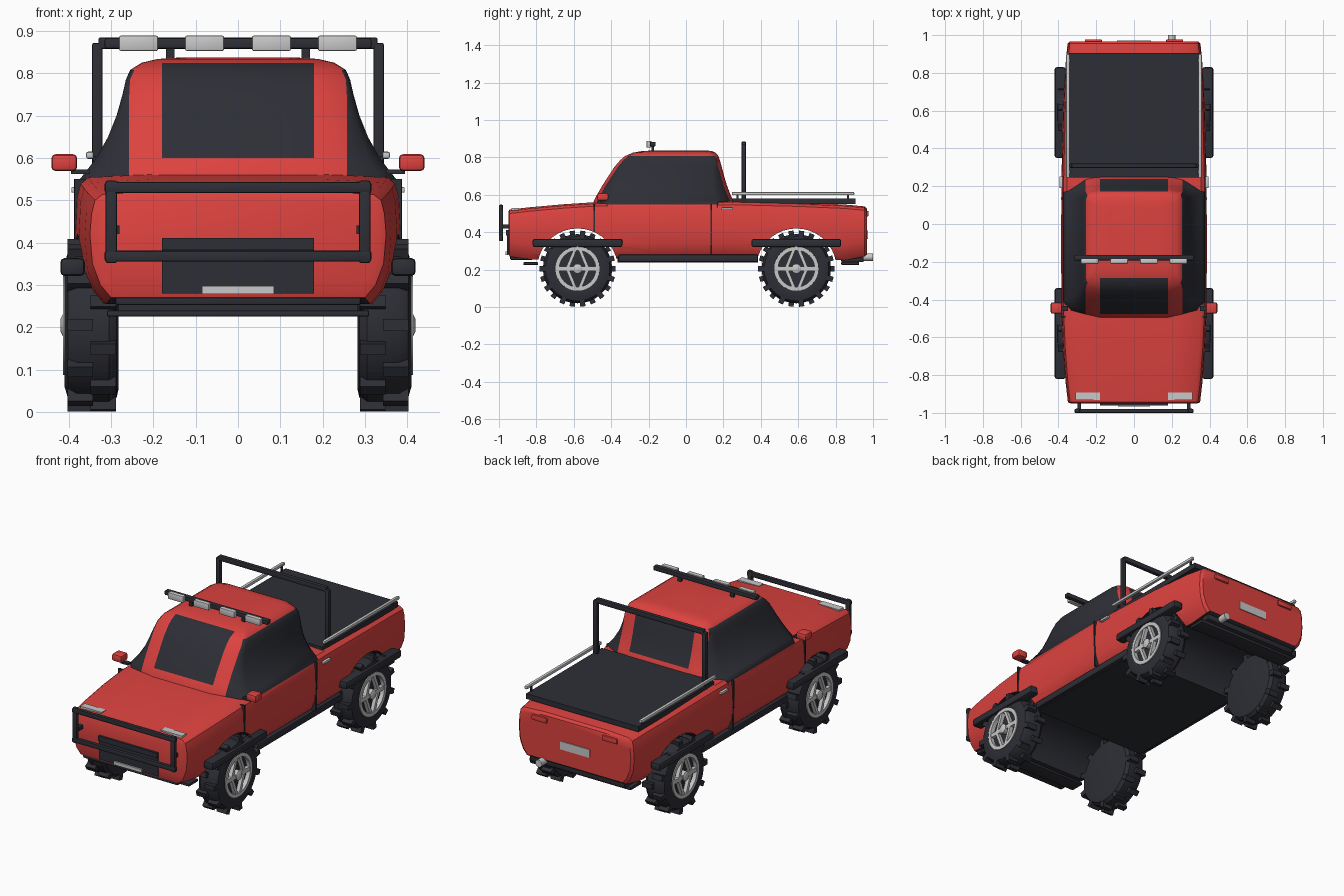
import bpy, bmesh, math
from mathutils import Matrix, Vector

if "Cube" in bpy.data.objects:
    bpy.data.objects.remove(bpy.data.objects["Cube"])


def material(name, rgb):
    m = bpy.data.materials.new(name)
    m.diffuse_color = (*rgb, 1)
    m.use_nodes = True
    m.node_tree.nodes["Principled BSDF"].inputs["Base Color"].default_value = m.diffuse_color
    return m


RED = material("red paint", (0.72, 0.055, 0.05))
DARK = material("dark trim", (0.027, 0.028, 0.037))
SILVER = material("silver", (0.58, 0.58, 0.58))
WHEELS = (-0.58, 0.59)
AXLE_Z = 0.205


def finish(name, bm, mats, angle=35):
    bmesh.ops.recalc_face_normals(bm, faces=bm.faces)
    me = bpy.data.meshes.new(name)
    bm.to_mesh(me)
    bm.free()
    for m in mats:
        me.materials.append(m)
    ob = bpy.data.objects.new(name, me)
    bpy.context.collection.objects.link(ob)
    smooth(ob, angle)
    return ob


def smooth(ob, angle=35):
    bpy.ops.object.select_all(action='DESELECT')
    ob.select_set(True)
    bpy.context.view_layer.objects.active = ob
    bpy.ops.object.shade_smooth_by_angle(angle=math.radians(angle))


def add_box(bm, lo, hi, matrix=Matrix()):
    lo, hi = Vector(lo), Vector(hi)
    m = matrix @ Matrix.Translation((lo + hi) / 2) @ Matrix.Diagonal((*(hi - lo), 1))
    bmesh.ops.create_cube(bm, size=1, matrix=m)


def box(name, lo, hi, mat, bevel=0.0):
    bm = bmesh.new()
    add_box(bm, lo, hi)
    if bevel:
        bmesh.ops.bevel(bm, geom=bm.edges[:], offset=bevel, segments=2, profile=0.5, affect='EDGES')
    return finish(name, bm, [mat])


def pair(name, lo, hi, mat, bevel=0.0):
    # the same box on the right and the left
    box(name + "_right", lo, hi, mat, bevel)
    box(name + "_left", (-hi[0], lo[1], lo[2]), (-lo[0], hi[1], hi[2]), mat, bevel)


def loft(bm, rings, rule=lambda i, j: 0):
    rows = [[bm.verts.new(p) for p in r] for r in rings]
    n = len(rows[0])
    for i in range(len(rows) - 1):
        for j in range(n):
            k = (j + 1) % n
            f = bm.faces.new((rows[i][j], rows[i][k], rows[i + 1][k], rows[i + 1][j]))
            f.material_index = rule(i, j)
    bm.faces.new(rows[0])
    bm.faces.new(rows[-1])


def lathe_x(bm, profile, segs, center, closed=False):
    # revolve (x, radius) points around the axle
    pts = [(x, r) for x, r in profile]
    rings = []
    for i in range(segs):
        a = math.tau * i / segs
        rings.append([bm.verts.new((x, center[0] + r * math.cos(a), center[1] + r * math.sin(a))) for x, r in pts])
    count = len(pts) if closed else len(pts) - 1
    for i in range(segs):
        p, q = rings[i], rings[(i + 1) % segs]
        for j in range(count):
            k = (j + 1) % len(pts)
            bm.faces.new((p[j], p[k], q[k], q[j]))
    if not closed:
        bm.faces.new([r[0] for r in rings])
        bm.faces.new([r[-1] for r in rings])


# Body shell: sections along the length (y, half width, top, bottom)
def body_section(y, w, t, b):
    half = [(w - 0.05, b), (w - 0.025, b + 0.03), (w - 0.006, b + 0.08), (w, 0.42),
            (w - 0.004, t - 0.05), (w - 0.012, t - 0.018), (w - 0.03, t - 0.004), (w * 0.55, t + 0.003)]
    return [(x, y, z) for x, z in half] + [(-x, y, z) for x, z in reversed(half)]


sections = [(-0.95, 0.335, 0.508, 0.285), (-0.943, 0.35, 0.518, 0.27), (-0.84, 0.362, 0.53, 0.255),
            (-0.66, 0.376, 0.546, 0.255), (-0.48, 0.384, 0.558, 0.26), (-0.1, 0.386, 0.56, 0.262),
            (0.25, 0.384, 0.565, 0.262), (0.6, 0.376, 0.556, 0.255), (0.85, 0.362, 0.545, 0.25),
            (0.955, 0.352, 0.535, 0.27), (0.967, 0.34, 0.522, 0.28)]
bm = bmesh.new()
loft(bm, [body_section(*s) for s in sections])
body = finish("body", bm, [RED, DARK])

# Wheel arches cut through the full width
for y in WHEELS:
    bm = bmesh.new()
    lathe_x(bm, [(-0.6, 0.215), (0.6, 0.215)], 40, (y, AXLE_Z))
    cutter = finish("arch_cutter", bm, [])
    cutter.hide_render = True
    cut = body.modifiers.new("arch", 'BOOLEAN')
    cut.object, cut.operation, cut.solver = cutter, 'DIFFERENCE', 'EXACT'
    bpy.context.view_layer.objects.active = body
    bpy.ops.object.modifier_apply(modifier=cut.name)
    bpy.data.objects.remove(cutter)
for f in body.data.polygons:
    arch = any(abs(math.hypot(f.center.y - y, f.center.z - AXLE_Z) - 0.215) < 0.003 for y in WHEELS)
    f.material_index = int((arch and abs(f.normal.x) < 0.3) or f.normal.z < -0.75)
smooth(body)


# Cab: rings up the height (z, half width, front y, rear y)
def cab_ring(z, w, f, r):
    a, b = min(0.18, w * 0.8), min(0.257, w - 0.01)
    d = min(0.07, 0.02 + (w - b) * 0.8)
    q = [(a, f), (b, f + 0.018), ((b + 2 * w) / 3, f + 0.018 + d * 0.3), (w, f + 0.018 + d)]
    q += [(w, r - 0.018 - d), (b, r - 0.018), (a, r)]
    return [(x, y, z) for x, y in q] + [(-x, y, z) for x, y in reversed(q)]


def cab_color(i, j):
    side = j in (1, 2, 3, 4, 8, 9, 10, 11) and 1 <= i <= 7
    return int(side or (j == 13 and 3 <= i <= 8) or (j == 6 and 3 <= i <= 7))


cab = [(0.52, 0.376, -0.5, 0.255), (0.547, 0.376, -0.498, 0.255), (0.57, 0.358, -0.492, 0.252),
       (0.60, 0.335, -0.476, 0.238), (0.65, 0.307, -0.447, 0.219), (0.70, 0.287, -0.415, 0.204),
       (0.75, 0.273, -0.382, 0.191), (0.785, 0.265, -0.352, 0.181), (0.808, 0.255, -0.325, 0.173),
       (0.825, 0.228, -0.285, 0.158), (0.834, 0.19, -0.235, 0.14), (0.838, 0.13, -0.16, 0.1)]
bm = bmesh.new()
loft(bm, [cab_ring(*c) for c in cab], cab_color)
finish("cab", bm, [RED, DARK], 45)

# Underbody and bumpers
box("chassis", (-0.35, -0.365, 0.238), (0.35, 0.385, 0.268), DARK)
pair("sill", (0.33, -0.36, 0.242), (0.372, 0.385, 0.28), DARK, 0.006)
box("front_skid", (-0.31, -0.87, 0.225), (0.31, -0.79, 0.24), DARK, 0.004)
box("rear_step", (-0.31, 0.83, 0.225), (0.31, 0.925, 0.242), DARK, 0.004)
box("front_lower_trim", (-0.29, -0.94, 0.252), (0.29, -0.82, 0.28), DARK, 0.006)
box("rear_lower_trim", (-0.29, 0.83, 0.24), (0.29, 0.95, 0.285), DARK, 0.006)

# Front end
box("grille", (-0.18, -0.956, 0.28), (0.18, -0.94, 0.385), DARK)
box("grille_bar", (-0.18, -0.962, 0.383), (0.18, -0.94, 0.411), DARK)
box("front_plate", (-0.085, -0.965, 0.279), (0.085, -0.95, 0.297), SILVER)
for n, z in (("lower", 0.355), ("upper", 0.517)):
    box("bull_bar_" + n, (-0.315, -1.0, z), (0.315, -0.979, z + 0.026), DARK, 0.005)
pair("bull_bar_post", (0.286, -0.999, 0.352), (0.313, -0.978, 0.547), DARK, 0.005)
pair("bull_bar_mount", (0.28, -0.985, 0.42), (0.30, -0.93, 0.44), DARK)
pair("headlight", (0.18, -0.932, 0.515), (0.31, -0.893, 0.529), SILVER)

# Rear end
pair("taillight", (0.17, 0.955, 0.485), (0.26, 0.977, 0.513), RED, 0.004)
box("rear_plate", (-0.09, 0.96, 0.365), (0.09, 0.972, 0.41), SILVER)
bm = bmesh.new()
bmesh.ops.create_cone(bm, cap_ends=True, segments=16, radius1=0.02, radius2=0.02, depth=0.09,
                      matrix=Matrix.Translation((0.2, 0.955, 0.267)) @ Matrix.Rotation(math.pi / 2, 4, 'X'))
finish("exhaust", bm, [SILVER])

# Bed cover, rails and roll bar
box("bed_cover", (-0.343, 0.245, 0.55), (0.343, 0.905, 0.579), DARK)
pair("bed_rail", (0.341, 0.245, 0.598), (0.359, 0.90, 0.615), SILVER, 0.005)
for y in (0.27, 0.86):
    pair("rail_foot", (0.336, y, 0.56), (0.343, y + 0.012, 0.605), DARK)
pair("roll_bar_post", (0.32, 0.297, 0.55), (0.345, 0.32, 0.872), DARK, 0.005)
box("roll_bar_top", (-0.33, 0.297, 0.857), (0.33, 0.32, 0.885), DARK, 0.005)

# Roof light bar
box("light_bar", (-0.315, -0.192, 0.859), (0.315, -0.163, 0.883), DARK, 0.004)
pair("light_bar_foot", (0.15, -0.185, 0.825), (0.17, -0.17, 0.865), DARK)
for x in (-0.235, -0.079, 0.079, 0.235):
    box("roof_light", (x - 0.046, -0.211, 0.853), (x + 0.046, -0.185, 0.889), SILVER, 0.004)

# Side details
pair("mirror", (0.38, -0.475, 0.569), (0.441, -0.415, 0.609), RED, 0.01)
pair("mirror_stem", (0.35, -0.46, 0.562), (0.395, -0.435, 0.573), DARK)
pair("door_handle", (0.378, 0.19, 0.518), (0.394, 0.252, 0.531), SILVER, 0.003)
pair("rear_door_seam", (0.36, 0.13, 0.40), (0.387, 0.14, 0.55), DARK)
pair("rear_door_seam_low", (0.35, 0.13, 0.28), (0.383, 0.14, 0.41), DARK)
pair("front_door_seam", (0.36, -0.495, 0.405), (0.386, -0.486, 0.55), DARK)
for y in WHEELS:
    pair("fender_flare", (0.362, y - 0.24, 0.321), (0.42, y + 0.24, 0.364), DARK, 0.011)


# Wheels: tyre with staggered lugs, ring rim, diamond spokes
def bar_yz(bm, p, q, x0, x1, width, y):
    d = Vector((0, q[0] - p[0], q[1] - p[1]))
    m = Matrix.Translation((0, y + p[0], AXLE_Z + p[1])) @ Matrix.Rotation(math.atan2(d.z, d.y), 4, 'X')
    add_box(bm, (x0, 0, -width / 2), (x1, d.length, width / 2), m)


def mirrored(bm, side):
    if side < 0:
        bmesh.ops.scale(bm, vec=(-1, 1, 1), verts=bm.verts)
    return bm


for label, y in zip(("front", "rear"), WHEELS):
    for side in (1, -1):
        name = f"{label}_{'right' if side > 0 else 'left'}"
        bm = bmesh.new()
        lathe_x(bm, [(0.282, 0.15), (0.287, 0.172), (0.305, 0.185), (0.38, 0.185), (0.402, 0.172),
                     (0.41, 0.145), (0.408, 0.118), (0.39, 0.108)], 36, (y, AXLE_Z))
        for k in range(22):
            turn = Matrix.Translation((0, y, AXLE_Z)) @ Matrix.Rotation(math.tau * (k + 0.5) / 22, 4, 'X')
            x = 0.343 if k % 2 else 0.288
            add_box(bm, (x, -0.014, 0.165), (x + 0.06, 0.014, 0.204), turn)
        finish("tyre_" + name, mirrored(bm, side), [DARK])
        bm = bmesh.new()
        lathe_x(bm, [(0.385, 0.118), (0.413, 0.118), (0.413, 0.098), (0.385, 0.098)], 32, (y, AXLE_Z), True)
        lathe_x(bm, [(0.385, 0.026), (0.414, 0.026), (0.419, 0.016)], 16, (y, AXLE_Z))
        for s in (1, -1):
            bar_yz(bm, (s * 0.02, 0), (s * 0.105, 0), 0.385, 0.41, 0.022, y)
            for t in (1, -1):
                bar_yz(bm, (s * 0.055, 0), (s * 0.012, t * 0.105), 0.385, 0.41, 0.017, y)
        finish("rim_" + name, mirrored(bm, side), [SILVER])
